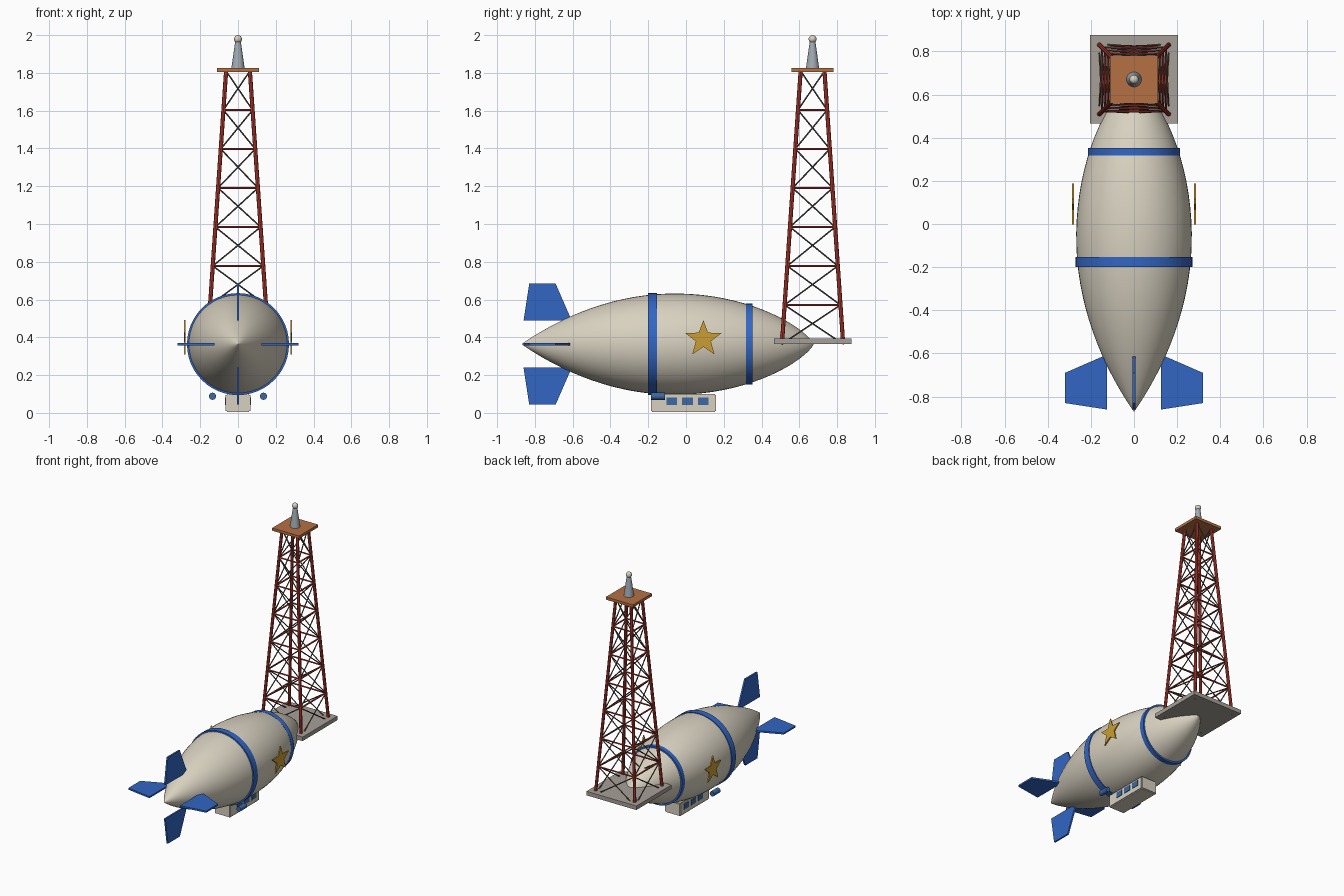
import bpy, bmesh, math
from mathutils import Vector, Matrix

cube = bpy.data.objects.get("Cube")
if cube:
    bpy.data.objects.remove(cube, do_unlink=True)


def material(name, r, g, b):
    m = bpy.data.materials.new(name)
    m.use_nodes = True
    m.diffuse_color = (r, g, b, 1)
    node = next(n for n in m.node_tree.nodes if n.type == 'BSDF_PRINCIPLED')
    node.inputs["Base Color"].default_value = (r, g, b, 1)
    return m


CREAM = material("cream", .69, .64, .53)
BLUE = material("blue", .032, .133, .55)
GLASS = material("steel blue", .045, .14, .36)
GOLD = material("gold", .60, .34, .035)
RED = material("red", .50, .045, .03)
BROWN = material("brown", .46, .16, .055)
STONE = material("stone grey", .38, .35, .31)
WIRE = material("dark grey", .10, .09, .08)
STEEL = material("light steel", .36, .41, .46)

AXIS = .364      # height of the hull's centre line
TOWER_Y = .67


def finish(name, bm, mat, smooth=False):
    bmesh.ops.recalc_face_normals(bm, faces=bm.faces[:])
    mesh = bpy.data.meshes.new(name)
    bm.to_mesh(mesh)
    bm.free()
    mesh.materials.append(mat)
    ob = bpy.data.objects.new(name, mesh)
    bpy.context.collection.objects.link(ob)
    if smooth:
        bpy.ops.object.select_all(action='DESELECT')
        ob.select_set(True)
        bpy.context.view_layer.objects.active = ob
        bpy.ops.object.shade_smooth_by_angle(angle=math.radians(40))
    return ob


def box(name, centre, size, mat, bevel=0):
    bm = bmesh.new()
    bmesh.ops.create_cube(bm, size=1, matrix=Matrix.Translation(centre) @ Matrix.Diagonal((*size, 1)))
    if bevel:
        bmesh.ops.bevel(bm, geom=bm.edges[:], offset=bevel, segments=2, affect='EDGES')
    return finish(name, bm, mat)


def add_rod(bm, a, b, r1, r2=None, sides=8):
    a, b = Vector(a), Vector(b)
    d = b - a
    rot = d.to_track_quat('Z', 'Y').to_matrix().to_4x4()
    bmesh.ops.create_cone(bm, cap_ends=True, segments=sides, radius1=r1,
                          radius2=r1 if r2 is None else r2, depth=d.length,
                          matrix=Matrix.Translation((a + b) / 2) @ rot)


def rod(name, a, b, r1, mat, r2=None, sides=32):
    bm = bmesh.new()
    add_rod(bm, a, b, r1, r2, sides)
    return finish(name, bm, mat, True)


def prism(name, points, offset, mat):
    bm = bmesh.new()
    face = bm.faces.new([bm.verts.new(p) for p in points])
    new = bmesh.ops.extrude_face_region(bm, geom=[face])["geom"]
    bmesh.ops.translate(bm, vec=offset, verts=[v for v in new if isinstance(v, bmesh.types.BMVert)])
    # keep the starting face as the back of the plate
    if not face.is_valid:
        bm.faces.new([v for v in bm.verts[:len(points)]])
    return finish(name, bm, mat)


# Hull: pointed tail and blunter nose, spun about its axis
def hull_radius(y):
    if y > -.06:
        return .268 * max(0, 1 - ((y + .06) / .735) ** 2) ** .75
    return .268 * max(0, 1 - ((y + .06) / .81) ** 2) ** .97


RINGS = 40
bm = bmesh.new()
verts = []
for i in range(RINGS + 1):
    y = -.0975 - .7725 * math.cos(math.pi * i / RINGS)
    r = 0 if i in (0, RINGS) else hull_radius(y)
    verts.append(bm.verts.new((r, y, AXIS)))
edges = [bm.edges.new(pair) for pair in zip(verts, verts[1:])]
bmesh.ops.spin(bm, geom=verts + edges, cent=(0, 0, AXIS), axis=(0, 1, 0),
               angle=math.tau, steps=48, use_duplicate=False)
bmesh.ops.remove_doubles(bm, verts=bm.verts[:], dist=.0001)
finish("hull", bm, CREAM, True)

# Hull bands
for name, y0, y1, r in (("middle_band", -.2, -.153, .27), ("nose_band", .318, .352, .214)):
    rod(name, (0, y0, AXIS), (0, y1, AXIS), r, BLUE, sides=48)

# Four tail fins
fin = ((.125, -.86), (.32, -.83), (.32, -.69), (.125, -.605))
for k, name in enumerate(("left", "lower", "right", "upper")):
    turn = Matrix.Translation((0, 0, AXIS)) @ Matrix.Rotation(k * math.pi / 2, 4, 'Y')
    prism(name + "_fin", [turn @ Vector((x, y, -.006)) for x, y in fin],
          turn.to_3x3() @ Vector((0, 0, .012)), BLUE)

# Cabin under the hull
box("cabin", (0, -.013, .052), (.13, .344, .096), CREAM, .006)

for side, s in (("left", 1), ("right", -1)):
    # Star plate
    star = []
    for i in range(10):
        a = math.pi / 2 + i * math.pi / 5
        r = .042 if i % 2 else .1
        star.append((s * .278, .092 + r * math.cos(a), .391 + r * math.sin(a)))
    prism(side + "_star", star, (s * .009, 0, 0), GOLD)
    # Cabin windows and engine
    for i in range(3):
        box(f"{side}_window_{i + 1}", (s * .065, -.075 + i * .083, .062), (.008, .056, .04), GLASS)
    rod(side + "_engine", (s * .135, -.185, .088), (s * .135, -.112, .088), .019, GLASS, sides=16)

# Mooring tower
Z0, Z1, LEVELS = .365, 1.81, 7
box("tower_base", (0, TOWER_Y, .379), (.41, .41, .03), STONE)
box("tower_deck", (0, TOWER_Y, 1.816), (.222, .222, .02), BROWN)


def corner(k, level):
    t = level / LEVELS
    half = .162 + (.063 - .162) * t
    sx, sy = ((1, 1), (-1, 1), (-1, -1), (1, -1))[k % 4]
    return (sx * half, TOWER_Y + sy * half, Z0 + (Z1 - Z0) * t)


legs, rungs, braces = bmesh.new(), bmesh.new(), bmesh.new()
for k in range(4):
    add_rod(legs, corner(k, 0), corner(k, LEVELS), .011)
    for level in range(LEVELS):
        if level:
            add_rod(rungs, corner(k, level), corner(k + 1, level), .006, sides=6)
        add_rod(braces, corner(k, level), corner(k + 1, level + 1), .004, sides=6)
        add_rod(braces, corner(k + 1, level), corner(k, level + 1), .004, sides=6)
finish("tower_legs", legs, RED, True)
finish("tower_rungs", rungs, RED, True)
finish("tower_braces", braces, WIRE, True)

# Mooring mast with ball tip
rod("mast", (0, TOWER_Y, 1.825), (0, TOWER_Y, 1.972), .035, STEEL, r2=.014)
bm = bmesh.new()
bmesh.ops.create_uvsphere(bm, u_segments=20, v_segments=12, radius=.021,
                          matrix=Matrix.Translation((0, TOWER_Y, 1.979)))
finish("mast_ball", bm, CREAM, True)
